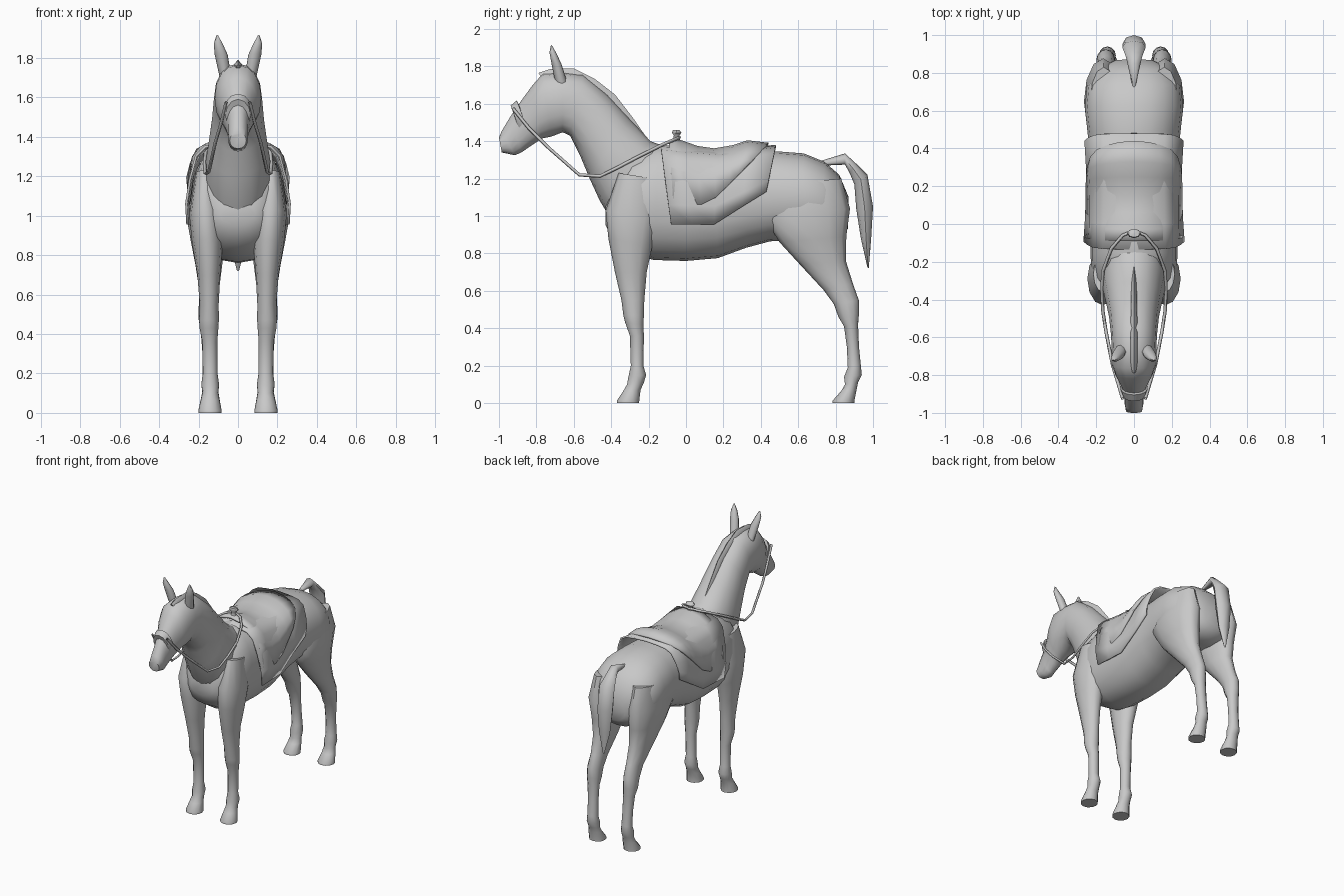
import bpy, bmesh, math

GREY = bpy.data.materials.new("plain grey")
GREY.diffuse_color = (0.58, 0.58, 0.58, 1)


def finish(name, bm, mirror=False, thick=0, angle=60):
    bmesh.ops.recalc_face_normals(bm, faces=bm.faces)
    me = bpy.data.meshes.new(name)
    bm.to_mesh(me)
    bm.free()
    me.materials.append(GREY)
    me.polygons.foreach_set("use_smooth", [True] * len(me.polygons))
    me.set_sharp_from_angle(angle=math.radians(angle))
    ob = bpy.data.objects.new(name, me)
    bpy.context.collection.objects.link(ob)
    if thick:
        m = ob.modifiers.new("thickness", 'SOLIDIFY')
        m.thickness, m.offset = thick, 0
    if mirror:
        ob.modifiers.new("mirror", 'MIRROR').use_mirror_merge = False
    return ob


def loft(name, sections, x=0, n=16, power=1.0, mirror=False, caps=True):
    """Section: first edge y,z - opposite edge y,z - half width - optional x centre."""
    bm = bmesh.new()
    rings = []
    for s in sections:
        y1, z1, y2, z2, w = s[:5]
        cx = s[5] if len(s) > 5 else x
        ring = []
        for i in range(n):
            a = 2 * math.pi * i / n
            c, d = math.cos(a), math.sin(a)
            c = math.copysign(abs(c) ** power, c)
            d = math.copysign(abs(d) ** power, d)
            ring.append(bm.verts.new((cx + w * d, (y1 + y2) / 2 + c * (y1 - y2) / 2,
                                      (z1 + z2) / 2 + c * (z1 - z2) / 2)))
        rings.append(ring)
    for a, b in zip(rings, rings[1:]):
        for i in range(n):
            j = (i + 1) % n
            bm.faces.new((a[i], a[j], b[j], b[i]))
    if caps:
        bm.faces.new(rings[0])
        bm.faces.new(rings[-1])
    return finish(name, bm, mirror)


def drape(name, columns, profile, thick):
    """Sheet hung over the back. Column: top y,z - bottom y,z - width factor."""
    bm = bmesh.new()
    cols = []
    for yt, zt, yb, zb, k in columns:
        half = [(x * k, yt + (yb - yt) * f, zt + (zb - zt) * f) for x, f in profile]
        pts = [(-x, y, z) for x, y, z in reversed(half[1:])] + half
        cols.append([bm.verts.new(p) for p in pts])
    for a, b in zip(cols, cols[1:]):
        for i in range(len(a) - 1):
            bm.faces.new((a[i], a[i + 1], b[i + 1], b[i]))
    return finish(name, bm, thick=thick, angle=40)


# Trunk, chest to rump
loft("body", [
    (-.43, 1.06, -.43, .95, .09), (-.39, 1.22, -.38, .86, .18),
    (-.29, 1.34, -.27, .79, .225), (-.15, 1.385, -.17, .765, .23),
    (0, 1.365, 0, .76, .23), (.15, 1.34, .17, .775, .235),
    (.35, 1.345, .32, .83, .235), (.5, 1.345, .45, .865, .245),
    (.63, 1.335, .6, .87, .26), (.74, 1.29, .72, .86, .25),
    (.82, 1.22, .81, .87, .20), (.87, 1.1, .865, .93, .10)], n=20, power=.9)

# Neck and head
loft("neck_and_head", [
    (-.08, 1.36, -.40, .98, .16), (-.19, 1.40, -.46, 1.08, .17),
    (-.30, 1.52, -.515, 1.2, .15), (-.42, 1.65, -.565, 1.32, .132),
    (-.55, 1.755, -.62, 1.43, .122), (-.66, 1.77, -.66, 1.448, .118),
    (-.765, 1.762, -.72, 1.425, .118), (-.82, 1.70, -.77, 1.415, .10),
    (-.875, 1.625, -.83, 1.375, .07), (-.94, 1.53, -.88, 1.34, .052),
    (-.985, 1.455, -.915, 1.325, .05), (-1.0, 1.42, -.985, 1.34, .042)], power=.92)

# Mane ridge with forelock
loft("mane", [
    (-.79, 1.765, -.765, 1.735, .012), (-.73, 1.785, -.72, 1.72, .022),
    (-.60, 1.79, -.60, 1.70, .022), (-.49, 1.735, -.52, 1.66, .02),
    (-.38, 1.65, -.43, 1.58, .018), (-.28, 1.52, -.34, 1.46, .015),
    (-.18, 1.375, -.22, 1.36, .008)], n=6)

# Ears
loft("ears", [
    (-.70, 1.72, -.63, 1.70, .03, .065), (-.72, 1.82, -.665, 1.81, .033, .085),
    (-.73, 1.875, -.69, 1.865, .023, .1), (-.722, 1.915, -.715, 1.91, .005, .105)],
    n=8, mirror=True)

# Legs with hooves
loft("front_legs", [
    (-.36, 1.23, -.17, 1.2, .05, .165), (-.43, 1.03, -.15, .98, .082, .165),
    (-.415, .88, -.18, .84, .078, .155), (-.38, .7, -.21, .7, .058, .148),
    (-.345, .55, -.223, .55, .048, .146), (-.335, .47, -.225, .47, .05, .147),
    (-.325, .43, -.228, .42, .047, .147), (-.30, .36, -.225, .36, .038, .143),
    (-.295, .2, -.228, .2, .037, .141), (-.308, .14, -.213, .15, .045, .141),
    (-.315, .1, -.225, .11, .04, .14), (-.335, .065, -.243, .07, .047, .141),
    (-.37, .012, -.25, .012, .059, .142), (-.37, 0, -.25, 0, .059, .142)],
    n=12, mirror=True)
loft("hind_legs", [
    (.5, 1.17, .83, 1.2, .07, .16), (.42, .99, .877, 1.04, .102, .163),
    (.5, .86, .857, .89, .085, .155), (.61, .74, .855, .76, .068, .148),
    (.735, .605, .892, .64, .05, .146), (.79, .53, .924, .55, .05, .149),
    (.815, .46, .925, .48, .049, .15), (.845, .41, .92, .42, .042, .147),
    (.86, .3, .925, .3, .037, .143), (.865, .19, .935, .2, .038, .141),
    (.845, .14, .94, .15, .045, .141), (.85, .1, .92, .11, .041, .14),
    (.83, .065, .912, .07, .048, .141), (.783, .012, .9, .012, .059, .142),
    (.783, 0, .9, 0, .059, .142)], n=12, mirror=True)

# Tail, raised then hanging
loft("tail", [
    (.72, 1.295, .74, 1.27, .008), (.85, 1.335, .85, 1.275, .035),
    (.91, 1.28, .875, 1.23, .045), (.97, 1.22, .90, 1.17, .062),
    (1.0, 1.05, .91, 1.04, .06), (.99, .88, .935, .88, .045),
    (.977, .72, .97, .725, .006)], n=8)

# Saddle blanket and saddle
shape = [(0, 0), (.09, .02), (.165, .06), (.212, .17), (.243, .45), (.262, .75), (.256, 1)]
drape("saddle_blanket", [
    (-.135, 1.375, -.08, .955, 1), (0, 1.36, .03, .955, .97), (.17, 1.345, .15, .955, .95),
    (.33, 1.36, .30, 1.05, .95), (.48, 1.375, .43, 1.13, .98)], shape, .012)
seat = [(0, 0), (.08, .05), (.14, .14), (.2, .3), (.235, .55), (.256, 1)]
drape("saddle", [
    (-.09, 1.40, -.07, 1.08, 1), (-.03, 1.40, 0, 1.06, .98), (.06, 1.368, .08, 1.06, .98),
    (.15, 1.355, .16, 1.10, .98), (.25, 1.372, .23, 1.17, .97),
    (.33, 1.398, .27, 1.21, .96), (.44, 1.385, .29, 1.23, .96)], seat, .014)

# Saddle horn
loft("saddle_horn", [
    (-.09, 1.37, -.01, 1.37, .05), (-.07, 1.40, -.03, 1.40, .018),
    (-.065, 1.43, -.035, 1.43, .016), (-.075, 1.445, -.025, 1.445, .036),
    (-.07, 1.46, -.035, 1.46, .03)], n=8)

# Noseband
loft("noseband", [
    (-.89, 1.59, -.85, 1.45, .06), (-.905, 1.618, -.84, 1.45, .072),
    (-.938, 1.59, -.87, 1.42, .064), (-.925, 1.56, -.88, 1.42, .05)], n=12, caps=False)

# Reins, one strap looping from the noseband over the withers
side = [(.06, -.925, 1.575), (.085, -.84, 1.47), (.115, -.74, 1.37), (.148, -.57, 1.22),
        (.165, -.46, 1.213), (.17, -.36, 1.262), (.165, -.25, 1.32), (.12, -.13, 1.38),
        (.06, -.06, 1.41), (0, -.035, 1.42)]
path = side + [(-x, y, z) for x, y, z in reversed(side[:-1])]
cu = bpy.data.curves.new("reins", 'CURVE')
cu.dimensions = '3D'
cu.bevel_depth, cu.bevel_resolution = .009, 0
cu.materials.append(GREY)
sp = cu.splines.new('POLY')
sp.points.add(len(path) - 1)
for p, co in zip(sp.points, path):
    p.co = (*co, 1)
reins = bpy.data.objects.new("reins", cu)
bpy.context.collection.objects.link(reins)
bpy.context.view_layer.objects.active = reins
reins.select_set(True)
bpy.ops.object.convert(target='MESH')
